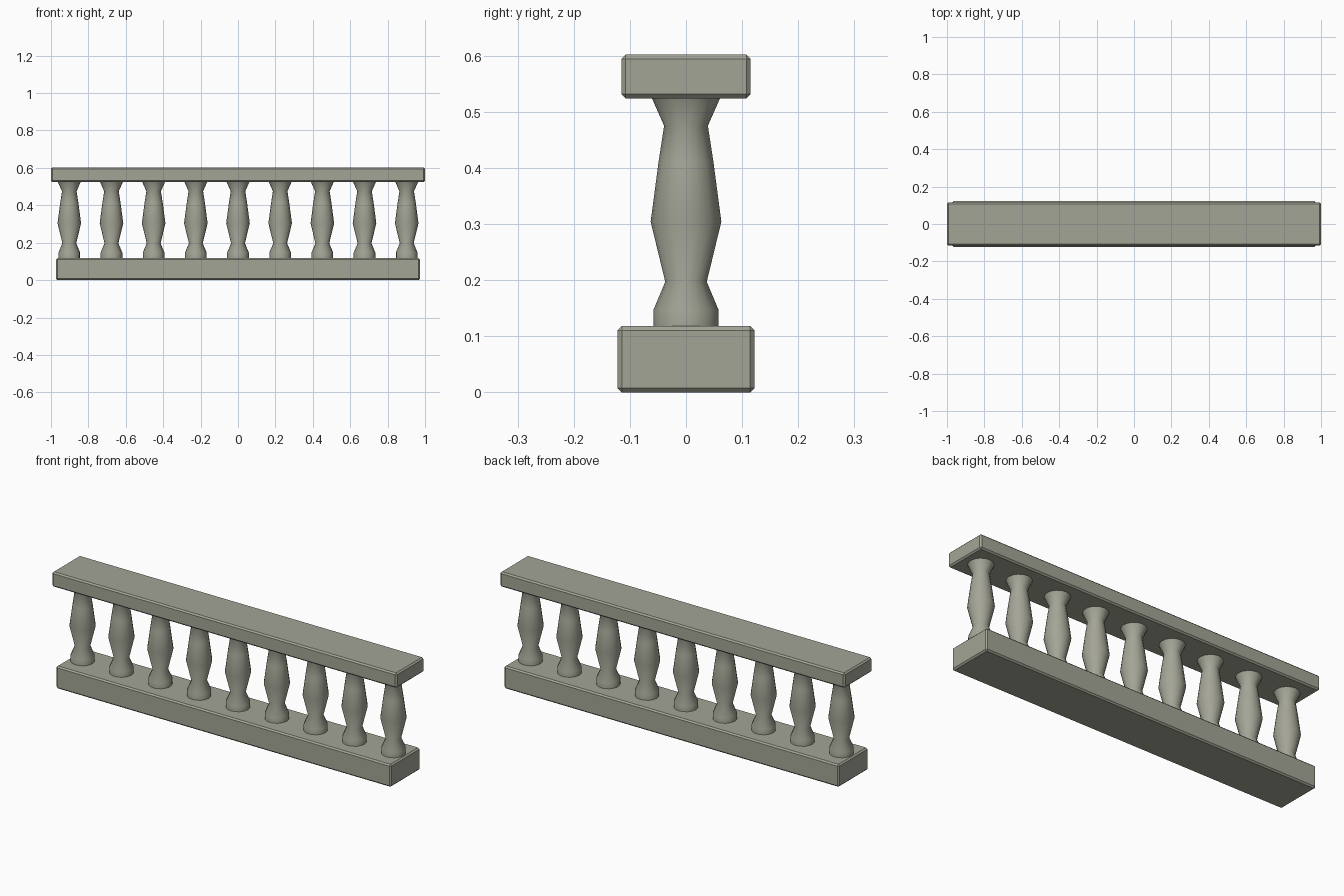
import bpy, bmesh, math

if "Cube" in bpy.data.objects:
    bpy.data.objects.remove(bpy.data.objects["Cube"])

stone = bpy.data.materials.new("grey_green_stone")
stone.diffuse_color = (0.37, 0.375, 0.305, 1)
stone.use_nodes = True
stone.node_tree.nodes["Principled BSDF"].inputs["Base Color"].default_value = stone.diffuse_color


def add_object(name, bm):
    bmesh.ops.recalc_face_normals(bm, faces=bm.faces)
    me = bpy.data.meshes.new(name)
    bm.to_mesh(me)
    bm.free()
    me.materials.append(stone)
    ob = bpy.data.objects.new(name, me)
    bpy.context.collection.objects.link(ob)
    return ob


def chamfered_block(name, half_x, half_y, z0, z1, chamfer):
    bm = bmesh.new()
    bmesh.ops.create_cube(bm, size=1)
    for v in bm.verts:
        v.co = (v.co.x * 2 * half_x, v.co.y * 2 * half_y,
                z0 + (v.co.z + 0.5) * (z1 - z0))
    bmesh.ops.bevel(bm, geom=bm.edges[:], offset=chamfer, segments=1,
                    affect='EDGES', profile=0.5)
    return add_object(name, bm)


def turned_post(name, profile, sides):
    bm = bmesh.new()
    rings = []
    for r, z in profile:
        rings.append([bm.verts.new((r * math.cos(2 * math.pi * i / sides),
                                    r * math.sin(2 * math.pi * i / sides), z))
                      for i in range(sides)])
    for a, b in zip(rings, rings[1:]):
        for i in range(sides):
            j = (i + 1) % sides
            bm.faces.new((a[i], a[j], b[j], b[i])).smooth = True
    # flat caps at both ends
    bm.faces.new(rings[0][::-1])
    bm.faces.new(rings[-1])
    for e in bm.edges:
        if any(len(f.verts) > 4 for f in e.link_faces):
            e.smooth = False
    return add_object(name, bm)


# plinth and handrail
chamfered_block("base_plinth", 0.972, 0.122, 0.0, 0.118, 0.0075)
chamfered_block("top_rail", 1.0, 0.115, 0.524, 0.602, 0.0075)

# nine balusters sharing one turned profile (radius, height)
profile = [(0.058, 0.115), (0.058, 0.147), (0.037, 0.197), (0.063, 0.304),
           (0.049, 0.41), (0.039, 0.475), (0.062, 0.527)]
first = turned_post("baluster_1", profile, 16)
first.location.x = -0.902
for i in range(1, 9):
    post = bpy.data.objects.new(f"baluster_{i + 1}", first.data)
    post.location.x = -0.902 + i * 0.2255
    bpy.context.collection.objects.link(post)
